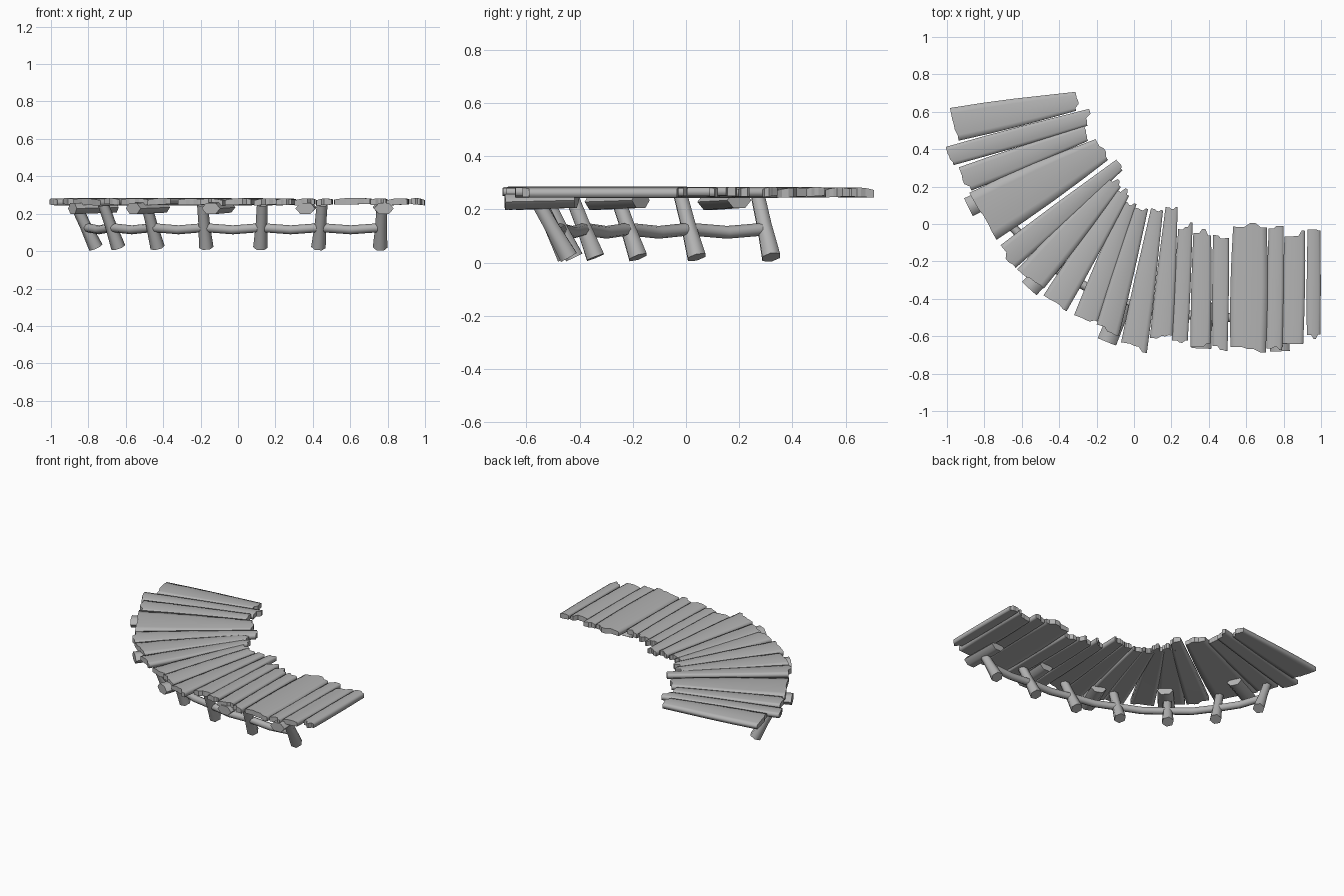
import bpy
import bmesh
import math
import random
from mathutils import Vector

random.seed(4)

default_cube = bpy.data.objects.get("Cube")
if default_cube:
    bpy.data.objects.remove(default_cube, do_unlink=True)

# Single weathered grey for all timber
timber = bpy.data.materials.new("weathered_grey")
timber.use_nodes = True
grey = (0.45, 0.45, 0.45, 1)
timber.diffuse_color = grey
timber.node_tree.nodes["Principled BSDF"].inputs["Base Color"].default_value = grey


def finish(name, bm, angle):
    bmesh.ops.recalc_face_normals(bm, faces=bm.faces)
    mesh = bpy.data.meshes.new(name)
    bm.to_mesh(mesh)
    bm.free()
    mesh.materials.append(timber)
    obj = bpy.data.objects.new(name, mesh)
    bpy.context.collection.objects.link(obj)
    bpy.ops.object.select_all(action="DESELECT")
    obj.select_set(True)
    bpy.context.view_layer.objects.active = obj
    bpy.ops.object.shade_smooth_by_angle(angle=math.radians(angle), keep_sharp_edges=True)
    return obj


def log(name, points, radii, sides=6, flatten=1.0):
    """Loft a many-sided timber along a path."""
    points = [Vector(p) for p in points]
    bm = bmesh.new()
    rings = []
    for i, (point, radius) in enumerate(zip(points, radii)):
        ahead = points[min(i + 1, len(points) - 1)]
        behind = points[max(i - 1, 0)]
        along = (ahead - behind).normalized()
        guide = Vector((0, 0, 1)) if abs(along.z) < 0.8 else Vector((0, 1, 0))
        side = along.cross(guide).normalized()
        up = side.cross(along)
        ring = []
        for k in range(sides):
            a = math.tau * k / sides
            offset = side * math.cos(a) + up * math.sin(a) * flatten
            ring.append(bm.verts.new(point + offset * radius))
        rings.append(ring)
    for low, high in zip(rings, rings[1:]):
        for k in range(sides):
            n = (k + 1) % sides
            bm.faces.new((low[k], low[n], high[n], high[k]))
    bm.faces.new(rings[0])
    bm.faces.new(rings[-1])
    return finish(name, bm, 62)


def plank(name, outer, inner, outer_width, inner_width):
    """Tapered, crowned board with chipped ends and softened long edges."""
    outer, inner = Vector(outer), Vector(inner)
    along = (inner - outer).normalized()
    across = Vector((-along.y, along.x))
    columns, rows = 6, 4
    roll = random.uniform(-0.004, 0.004)
    base = random.uniform(0.274, 0.278)
    # Chips are stepped, so neighbouring columns share one setback
    chips = [[random.uniform(-0.02, 0.02) for _ in range(3)] for _ in range(2)]
    bm = bmesh.new()
    tops, bottoms = [], []
    for r in range(rows + 1):
        t = r / rows
        width = outer_width + (inner_width - outer_width) * t
        width *= 1 + 0.08 * math.sin(math.pi * t)
        top_row, bottom_row = [], []
        for c in range(columns + 1):
            s = c / columns * 2 - 1
            spot = outer.lerp(inner, t) + across * s * width / 2
            if r in (0, rows):
                spot += along * chips[r // rows][min(c // 2, 2)]
            z = base + roll * s + 0.007 * (1 - s * s)
            top_row.append(bm.verts.new((spot.x, spot.y, z)))
            bottom_row.append(bm.verts.new((spot.x, spot.y, base + roll * s - 0.028)))
        tops.append(top_row)
        bottoms.append(bottom_row)
    for grid in (tops, bottoms):
        for r in range(rows):
            for c in range(columns):
                bm.faces.new((grid[r][c], grid[r][c + 1],
                              grid[r + 1][c + 1], grid[r + 1][c]))
    for r in range(rows):
        for c in (0, columns):
            bm.faces.new((tops[r][c], tops[r + 1][c], bottoms[r + 1][c], bottoms[r][c]))
    for c in range(columns):
        for r in (0, rows):
            cut = bm.faces.new((tops[r][c], tops[r][c + 1],
                                bottoms[r][c + 1], bottoms[r][c]))
            for edge in cut.edges:
                edge.smooth = False
    return finish(name, bm, 100)


# Deck planks: outer end, inner end, outer width, inner width
planks = [
    ((-.95, .535), (-.315, .655), .18, .10),
    ((-.98, .365), (-.245, .57), .105, .085),
    ((-.905, .24), (-.265, .48), .14, .08),
    ((-.81, .04), (-.16, .405), .29, .13),
    ((-.68, -.18), (-.085, .31), .145, .065),
    ((-.55, -.29), (-.095, .23), .175, .08),
    ((-.42, -.42), (-.055, .175), .15, .075),
    ((-.255, -.505), (-.025, .11), .135, .075),
    ((-.14, -.565), (.04, .085), .13, .07),
    ((0, -.66), (.12, .06), .145, .065),
    ((.145, -.61), (.20, .075), .12, .065),
    ((.245, -.62), (.275, -.01), .085, .075),
    ((.355, -.65), (.365, -.045), .105, .095),
    ((.46, -.66), (.465, -.06), .08, .085),
    ((.61, -.67), (.62, -.015), .19, .18),
    ((.75, -.655), (.76, -.025), .085, .08),
    ((.85, -.63), (.86, -.05), .11, .11),
    ((.96, -.61), (.962, -.04), .072, .068),
]
for number, (outer, inner, wide, narrow) in enumerate(planks):
    plank(f"deck_plank_{number + 1}", outer, inner, wide, narrow)

# Leaning posts below the outer edge: foot, head
posts = [
    ((-.76, .32), (-.87, .27)),
    ((-.64, .04), (-.72, -.02)),
    ((-.43, -.18), (-.49, -.26)),
    ((-.17, -.34), (-.19, -.43)),
    ((.12, -.42), (.13, -.53)),
    ((.43, -.45), (.45, -.56)),
    ((.76, -.44), (.77, -.57)),
]
rail_path = []
for number, (foot, head) in enumerate(posts):
    foot = Vector((*foot, 0.02))
    head = Vector((*head, 0.25))
    middle = foot.lerp(head, 0.5)
    log(f"support_post_{number + 1}", [foot, middle, head], [.039, .031, .029])
    # The rail sags a little between neighbouring posts
    joint = foot.lerp(head, 0.46)
    if rail_path:
        dip = rail_path[-1].lerp(joint, 0.5)
        dip.z -= 0.012
        rail_path.append(dip)
    rail_path.append(joint)
log("lower_rail", rail_path, [.024] * len(rail_path), sides=8)

# Short bearers under the deck: outer end, inner end
bearers = [
    ((-.885, .09), (-.66, .20)),
    ((-.56, -.345), (-.40, -.17)),
    ((-.145, -.63), (-.06, -.42)),
    ((.36, -.665), (.37, -.42)),
    ((.78, -.68), (.77, -.42)),
]
for number, (outer, inner) in enumerate(bearers):
    ends = [Vector((*outer, 0.228)), Vector((*inner, 0.234))]
    log(f"deck_bearer_{number + 1}", ends, [.053, .05], flatten=0.65)
